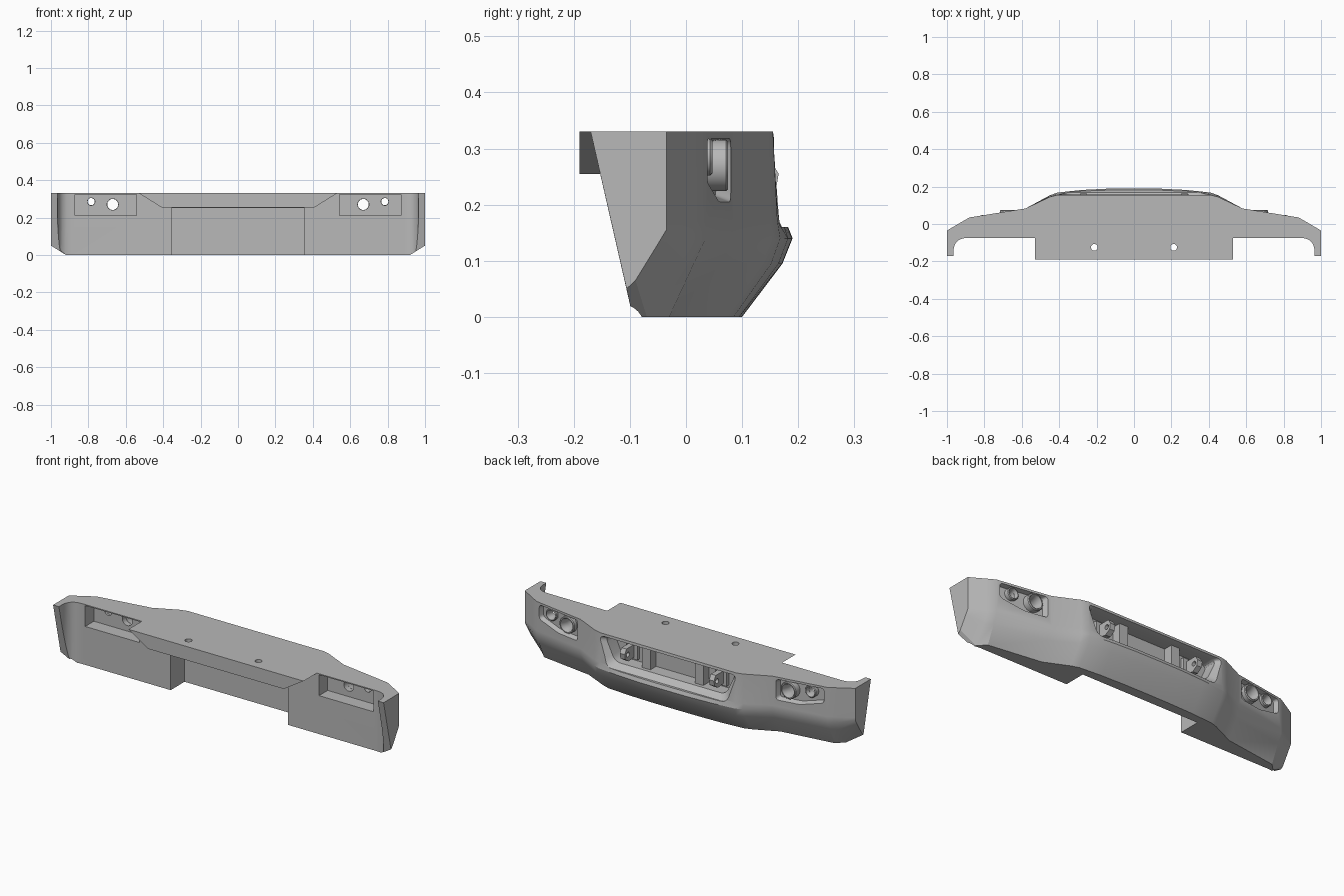
import bpy, bmesh, math
from mathutils import Vector

old = bpy.data.objects.get("Cube")
if old:
    bpy.data.objects.remove(old, do_unlink=True)

GREY = (0.48, 0.48, 0.48, 1)
steel = bpy.data.materials.new("plain grey")
steel.use_nodes = True
steel.diffuse_color = GREY
steel.node_tree.nodes["Principled BSDF"].inputs["Base Color"].default_value = GREY


def loft(name, rings, closed=False):
    """Skin matching rings of points; cap the ends or join last to first."""
    bm = bmesh.new()
    vs = [[bm.verts.new(p) for p in r] for r in rings]
    n = len(vs[0])
    pairs = list(zip(vs, vs[1:])) + ([(vs[-1], vs[0])] if closed else [])
    for a, b in pairs:
        for i in range(n):
            j = (i + 1) % n
            bm.faces.new((a[i], a[j], b[j], b[i]))
    if not closed:
        bm.faces.new(vs[0])
        bm.faces.new(vs[-1])
    bmesh.ops.recalc_face_normals(bm, faces=bm.faces)
    me = bpy.data.meshes.new(name)
    bm.to_mesh(me)
    bm.free()
    me.materials.append(steel)
    ob = bpy.data.objects.new(name, me)
    bpy.context.collection.objects.link(ob)
    return ob


def rounded(pts, r, seg=5):
    """Round the corners of a 2D polygon."""
    out = []
    for i, p in enumerate(pts):
        p = Vector(p)
        a = p + (Vector(pts[i - 1]) - p).normalized() * r
        b = p + (Vector(pts[(i + 1) % len(pts)]) - p).normalized() * r
        for k in range(seg + 1):
            t = k / seg
            out.append(a * (1 - t) ** 2 + p * 2 * t * (1 - t) + b * t * t)
    return out


def circle(cx, cz, r, n=32):
    return [(cx + r * math.cos(2 * math.pi * i / n), cz + r * math.sin(2 * math.pi * i / n))
            for i in range(n)]


def along_y(pts, y):
    return [(x, y, z) for x, z in pts]


def prism_y(name, pts, a, b):
    return loft(name, [along_y(pts, a), along_y(pts, b)])


def prism_z(name, pts, a, b):
    return loft(name, [[(x, y, z) for x, y in pts] for z in (a, b)])


def rect(x0, x1, z0, z1):
    return [(x0, z0), (x1, z0), (x1, z1), (x0, z1)]


def cut(ob, cutter):
    cutter.hide_render = True
    m = ob.modifiers.new("cut", "BOOLEAN")
    m.operation, m.solver, m.object = "DIFFERENCE", "EXACT", cutter
    bpy.context.view_layer.objects.active = ob
    bpy.ops.object.modifier_apply(modifier=m.name)
    bpy.data.objects.remove(cutter, do_unlink=True)


def smooth(ob):
    bpy.ops.object.select_all(action="DESELECT")
    ob.select_set(True)
    bpy.context.view_layer.objects.active = ob
    bpy.ops.object.shade_smooth_by_angle(angle=math.radians(25))


# Bumper shell: sections lofted across the width
def section(x, top, up, ridge, low, bottom):
    ys = (-0.17, top, up, ridge, low, bottom, -0.095)
    zs = (0.33, 0.33, 0.17, 0.14, 0.095, 0, 0)
    return [(x, y, z) for y, z in zip(ys, zs)]


end = [(1, -0.17, 0.33), (1, -0.035, 0.33), (1, -0.035, 0.17), (1, -0.035, 0.155),
       (1, -0.05, 0.13), (1, -0.09, 0.065), (1, -0.106, 0.05)]
half = [section(0.14, 0.155, 0.177, 0.189, 0.171, 0.099),
        section(0.28, 0.155, 0.172, 0.182, 0.165, 0.095),
        section(0.41, 0.155, 0.163, 0.168, 0.152, 0.085),
        section(0.45, 0.145, 0.15, 0.153, 0.136, 0.072),
        section(0.58, 0.083, 0.083, 0.083, 0.063, 0.012),
        section(0.88, 0.035, 0.035, 0.035, 0.014, -0.03),
        section(0.92, 0.012, 0.012, 0.011, -0.01, -0.07), end]
middle = section(0, 0.155, 0.178, 0.19, 0.172, 0.1)
mirrored = [[(-x, y, z) for x, y, z in r] for r in reversed(half)]
shell = loft("bumper_shell", mirrored + [middle] + half)

# Hollow behind the shell, with rounded inner corners at the wings
hollow = rounded([(-0.965, -0.6), (0.965, -0.6), (0.965, -0.075), (-0.965, -0.075)], 0.075, 8)
cut(shell, prism_z("hollow_cutter", hollow, -0.1, 0.5))
cut(shell, prism_y("rear_recess_cutter", rect(-0.355, 0.355, -0.1, 0.25), -0.3, 0.045))


# Central opening with a sloped lip
def mouth(wide, narrow, z0, z1):
    return rounded([(-narrow, z0), (narrow, z0), (wide, z1), (-wide, z1)], 0.035)


outer = mouth(0.43, 0.365, 0.16, 0.318)
inner = mouth(0.395, 0.335, 0.185, 0.312)
cut(shell, loft("mouth_cutter", [along_y(outer, 0.25), along_y(outer, 0.168),
                                 along_y(inner, 0.135), along_y(inner, 0.065)]))


# Lamp pockets follow the slanted wing face
def pocket_ring(s, pts, off):
    return [(s * x, 0.083 - 0.16 * (x - 0.58) + off, z) for x, z in pts]


lamps = [("large_lamp", 0.67, 0.27, 0.03, 0.046, 0.03, 0.075),
         ("small_lamp", 0.785, 0.285, 0.02, 0.033, 0.012, 0.047)]
for s, side in ((1, "left"), (-1, "right")):
    big = rounded([(0.6, 0.205), (0.73, 0.205), (0.862, 0.24), (0.862, 0.318), (0.6, 0.318)], 0.018)
    small = rounded([(0.61, 0.215), (0.73, 0.215), (0.852, 0.247), (0.852, 0.312), (0.61, 0.312)], 0.015)
    cut(shell, loft("pocket_cutter", [pocket_ring(s, big, 0.03), pocket_ring(s, big, 0),
                                      pocket_ring(s, small, -0.025)]))
    box = rect(*sorted((s * 0.543, s * 0.872)), 0.21, 0.324)
    cut(shell, prism_y("rear_pocket_cutter", box, -0.3, 0.0))
    for name, x, z, bore, r, back, front in lamps:
        cut(shell, prism_y("bore_cutter", circle(s * x, z, bore), -0.2, 0.2))
        steps = [(r, back), (r, front - 0.004), (r - 0.004, front), (bore + 0.007, front),
                 (bore - 0.001, front - 0.025), (bore - 0.001, back)]
        smooth(loft(f"{side}_{name}", [along_y(circle(s * x, z, q), y) for q, y in steps], True))

    # Bracket and tow hook inside the opening
    prism_y(f"{side}_bracket", rect(*sorted((s * 0.135, s * 0.185)), 0.18, 0.315), 0.06, 0.115)
    prof = [(0.06, 0.215), (0.13, 0.205), (0.16, 0.225), (0.165, 0.255), (0.15, 0.28), (0.06, 0.28)]
    hook = loft(f"{side}_tow_hook", [[(s * x, y, z) for y, z in prof] for x in (0.255, 0.285)])
    eye = [[(s * x, y, z) for y, z in circle(0.138, 0.245, 0.013, 16)] for x in (0.2, 0.35)]
    cut(hook, loft("eye_cutter", eye))
    prism_y(f"{side}_hook_base", rect(*sorted((s * 0.235, s * 0.305)), 0.2, 0.295), 0.06, 0.085)
smooth(shell)

# Mounting shelf at the rear with two bolt holes
shelf = prism_y("mounting_shelf", [(-0.41, 0.255), (0.41, 0.255), (0.53, 0.33), (-0.53, 0.33)],
                -0.19, -0.075)
for s in (1, -1):
    cut(shelf, prism_z("bolt_cutter", circle(s * 0.212, -0.125, 0.018), 0.1, 0.5))
smooth(shelf)
